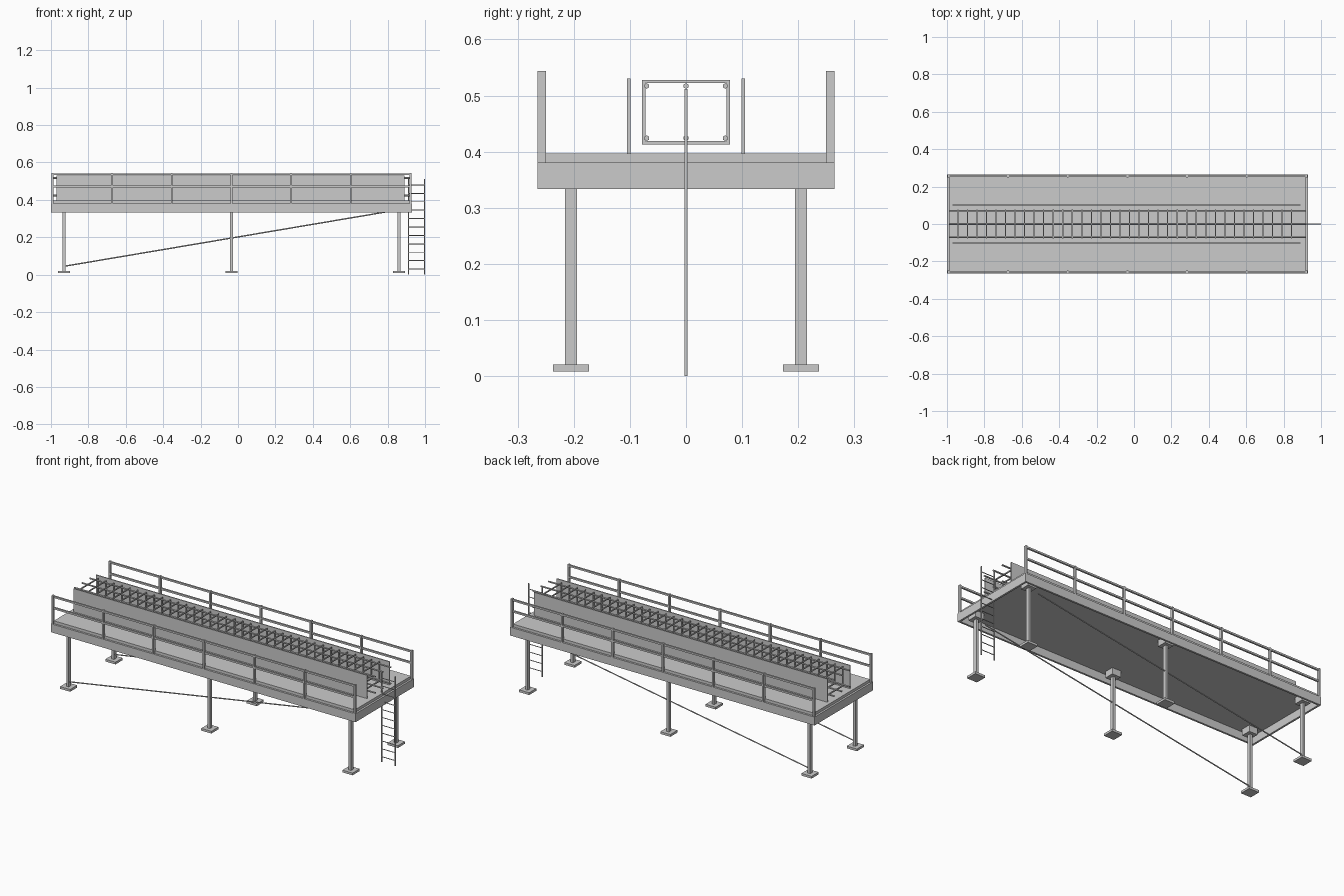
import bpy, bmesh, math
from mathutils import Vector, Matrix

if "Cube" in bpy.data.objects:
    bpy.data.objects.remove(bpy.data.objects["Cube"])


def make(name, boxes=(), rods=()):
    """One object from boxes (x0,x1,y0,y1,z0,z1) and rods (start, end, radius, sides)."""
    bm = bmesh.new()
    for x0, x1, y0, y1, z0, z1 in boxes:
        m = Matrix.Translation(((x0 + x1) / 2, (y0 + y1) / 2, (z0 + z1) / 2))
        m = m @ Matrix.Diagonal((x1 - x0, y1 - y0, z1 - z0, 1))
        bmesh.ops.create_cube(bm, size=1, matrix=m)
    for a, b, r, n in rods:
        a, b = Vector(a), Vector(b)
        rot = (b - a).to_track_quat('Z', 'Y').to_matrix().to_4x4()
        bmesh.ops.create_cone(bm, cap_ends=True, segments=n, radius1=r, radius2=r,
                              depth=(b - a).length,
                              matrix=Matrix.Translation((a + b) / 2) @ rot)
    me = bpy.data.meshes.new(name)
    bm.to_mesh(me)
    bm.free()
    ob = bpy.data.objects.new(name, me)
    bpy.context.collection.objects.link(ob)
    return ob


def centred(x, y, wx, wy, z0, z1):
    return (x - wx / 2, x + wx / 2, y - wy / 2, y + wy / 2, z0, z1)


X0, X1, W = -1.0, 0.93, 0.265
MID = (X0 + X1) / 2

# Deck: open-bottomed edge frame with a plywood deck on top
T = 0.011
make("edge_frame", [
    (X0, X1, -W, -W + T, 0.333, 0.381),
    (X0, X1, W - T, W, 0.333, 0.381),
    (X0, X0 + T, -W + T, W - T, 0.333, 0.381),
    (X1 - T, X1, -W + T, W - T, 0.333, 0.381)])
make("deck_panel", [(X0 + T, X1 - T, -W + T, W - T, 0.378, 0.397)])

for side, s in (("front", -1), ("back", 1)):
    # Support props with foot and head plates
    for i, x in enumerate((-0.93, MID, 0.86)):
        y = s * 0.205
        make(f"{side}_prop_{i + 1}", [centred(x, y, 0.015, 0.021, 0.018, 0.345)])
        make(f"{side}_prop_foot_{i + 1}", [centred(x, y, 0.064, 0.064, 0.008, 0.021)])
        make(f"{side}_prop_head_{i + 1}", [centred(x, y, 0.055, 0.055, 0.342, 0.379)])

    # Long diagonal brace
    make(f"{side}_brace", rods=[((-0.93, s * 0.205, 0.045), (0.80, s * 0.205, 0.337), 0.0035, 6)])

    # Guard rail posts and rails
    y = s * 0.257
    xs = [-0.992 + i * 0.319 for i in range(7)]
    make(f"{side}_rail_posts", [centred(x, y, 0.010, 0.015, 0.381, 0.544) for x in xs])
    make(f"{side}_guard_rails",
         [(xs[0], xs[-1], y - 0.005, y + 0.005, z - 0.005, z + 0.005) for z in (0.472, 0.537)])

    # Formwork side panel
    y = s * 0.102
    make(f"{side}_formwork_panel", [(-0.97, 0.89, y - 0.003, y + 0.003, 0.396, 0.53)])

# Reinforcement cage: closed stirrups and long bars
b = 0.006
stirrups = []
for k in range(36):
    x = -0.942 + 0.051 * k
    for z in (0.416, 0.525):
        stirrups.append(centred(x, 0, b, 0.156, z - b / 2, z + b / 2))
    for y in (-0.075, 0.075):
        stirrups.append(centred(x, y, b, b, 0.419, 0.522))
make("cage_stirrups", stirrups)
make("cage_long_bars", rods=[((-0.988, y, z), (0.92, y, z), 0.005, 6)
                             for y in (-0.070, 0, 0.070) for z in (0.424, 0.517)])

# Access ladder at the end of the deck
make("ladder_stiles", [centred(x, 0, 0.006, 0.005, 0.0, 0.512) for x in (0.912, 0.997)])
make("ladder_rungs", rods=[((0.912, 0, z), (0.997, 0, z), 0.0025, 6)
                           for z in [0.03 + 0.045 * i for i in range(11)]])
